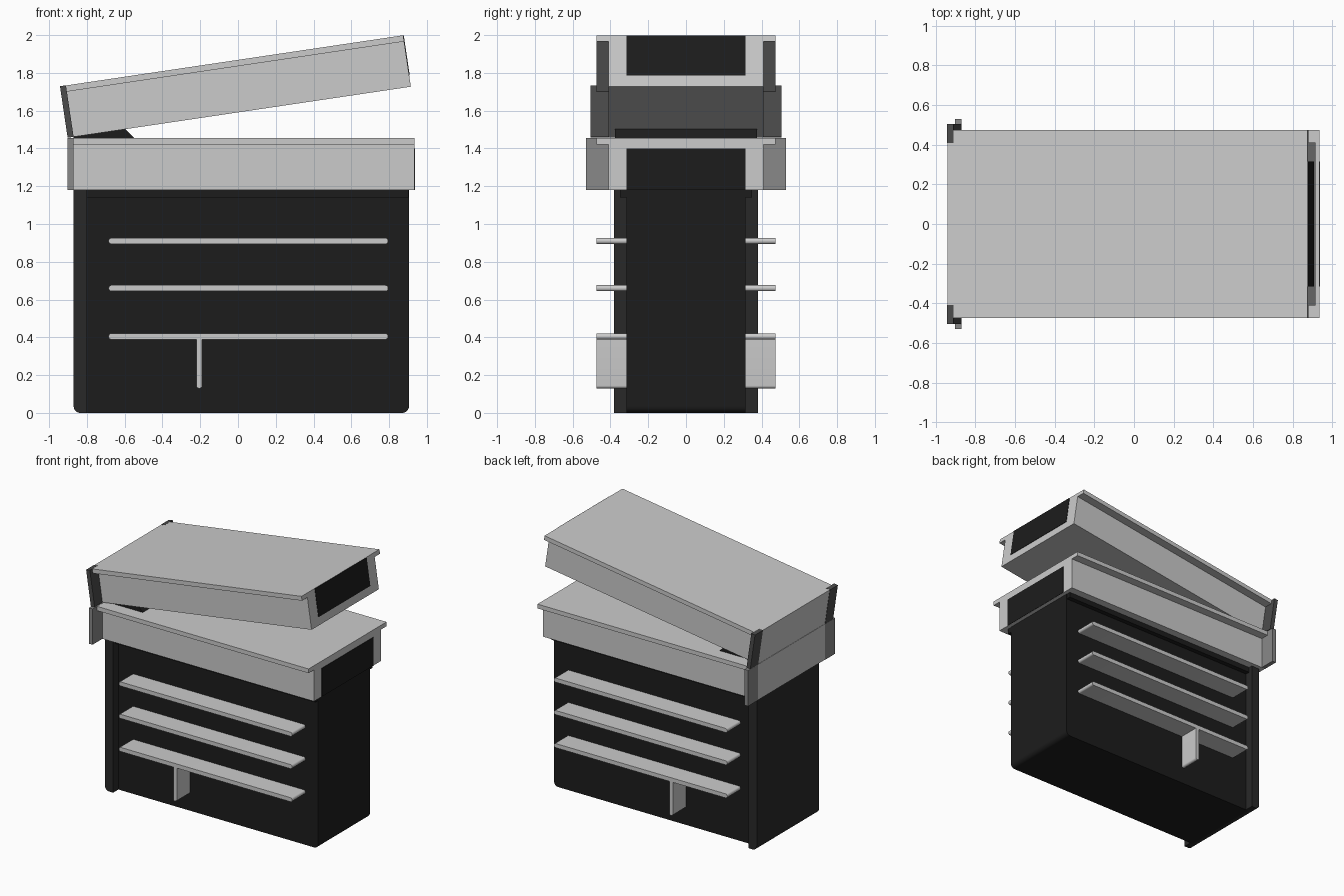
import bpy, bmesh, math

if "Cube" in bpy.data.objects:
    bpy.data.objects.remove(bpy.data.objects["Cube"])


def material(name, v):
    m = bpy.data.materials.new(name)
    m.diffuse_color = (v, v, v, 1)
    m.use_nodes = True
    m.node_tree.nodes["Principled BSDF"].inputs["Base Color"].default_value = m.diffuse_color
    return m


BLACK = material("black", 0.012)
CHARCOAL = material("charcoal", 0.022)
MID_GREY = material("mid_grey", 0.25)
DARK_GREY = material("dark_grey", 0.07)


def prism(name, pts, y0, y1, mat=None, origin=(0, 0), tilt=0):
    """Extrude an x-z outline from y0 to y1, placed at an x-z origin and tilted about y."""
    bm = bmesh.new()
    a = [bm.verts.new((x, y0, z)) for x, z in pts]
    b = [bm.verts.new((x, y1, z)) for x, z in pts]
    n = len(pts)
    bm.faces.new(a)
    bm.faces.new(b)
    for i in range(n):
        bm.faces.new((a[i], a[(i + 1) % n], b[(i + 1) % n], b[i]))
    bmesh.ops.recalc_face_normals(bm, faces=bm.faces)
    me = bpy.data.meshes.new(name)
    bm.to_mesh(me)
    bm.free()
    ob = bpy.data.objects.new(name, me)
    bpy.context.collection.objects.link(ob)
    ob.location = (origin[0], 0, origin[1])
    ob.rotation_euler.y = -tilt
    if mat:
        me.materials.append(mat)
    return ob


def rect(x0, x1, z0, z1, r=(0, 0, 0, 0), steps=6):
    """Rectangle outline; r = radii at bottom left, bottom right, top right, top left."""
    pts = []
    corners = ((x0, z0, 1, 1), (x1, z0, -1, 1), (x1, z1, -1, -1), (x0, z1, 1, -1))
    for i, (x, z, sx, sz) in enumerate(corners):
        if not r[i]:
            pts.append((x, z))
            continue
        for k in range(steps + 1):
            t = math.pi * (1 + i / 2) + k / steps * math.pi / 2
            pts.append((x + sx * r[i] + r[i] * math.cos(t), z + sz * r[i] + r[i] * math.sin(t)))
    return pts


def smooth(ob):
    bpy.ops.object.select_all(action='DESELECT')
    bpy.context.view_layer.objects.active = ob
    ob.select_set(True)
    bpy.ops.object.shade_smooth_by_angle(angle=math.radians(35))


# Main cabinet, wider end plate and the lip under the tray
smooth(prism("cabinet_body", rect(-0.82, 0.905, 0, 1.2, (0, 0.035, 0, 0)), -0.315, 0.315, BLACK))
smooth(prism("cabinet_end_plate", rect(-0.87, -0.80, 0, 1.2, (0.035, 0, 0, 0)), -0.38, 0.38, CHARCOAL))
prism("cabinet_lip", rect(-0.80, 0.903, 1.14, 1.19), -0.35, 0.35, BLACK)

# Shelves and divider on both sides
for side, s in (("front", -1), ("back", 1)):
    y0, y1 = s * 0.31, s * 0.475
    for i, z in enumerate((0.405, 0.66, 0.91)):
        smooth(prism(f"{side}_shelf_{i + 1}", rect(-0.685, 0.795, z - 0.016, z + 0.016, (0.0155,) * 4), y0, y1))
    smooth(prism(f"{side}_divider", rect(-0.22, -0.19, 0.13, 0.40, (0.0145, 0.0145, 0, 0)), y0, y1))


def tray(name, origin, tilt, wing, wing_mat, panel_z):
    """Box with an overhanging top, a black end panel and hinge wings."""
    L, H, T = 1.835, 0.275, 0.033
    kw = dict(origin=origin, tilt=tilt)
    prism(name + "_box", rect(0, L, 0, H - T), -0.41, 0.41, **kw)
    prism(name + "_top", rect(0, L, H - T, H), -0.475, 0.475, **kw)
    prism(name + "_end_panel", rect(L - 0.02, L + 0.003, *panel_z), -0.315, 0.315, BLACK, **kw)
    for side, s in (("front", -1), ("back", 1)):
        prism(f"{name}_{side}_wing", rect(-0.002, 0.03, 0, H + 0.001), s * 0.408, s * wing, wing_mat, **kw)


# Lower tray and the raised, tilted upper tray
tray("lower_tray", (-0.90, 1.18), 0, 0.53, MID_GREY, (0.001, 0.22))
tray("upper_tray", (-0.90, 1.457), math.radians(8.46), 0.505, DARK_GREY, (0.06, 0.274))

# Hinge wedge between the trays
prism("hinge_wedge", [(-0.87, 1.45), (-0.545, 1.45), (-0.60, 1.505), (-0.87, 1.463)], -0.375, 0.375, BLACK)
